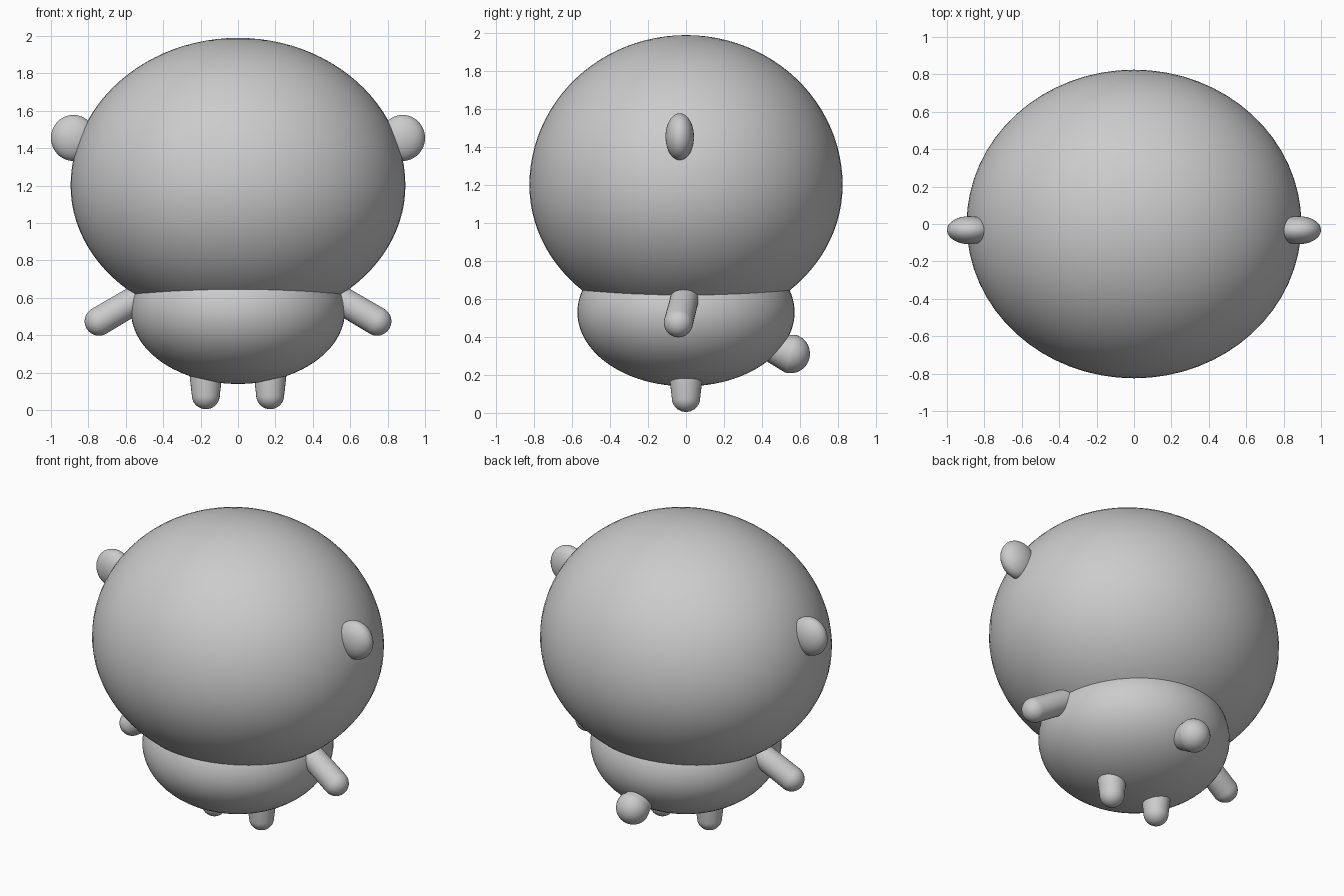
import bpy
from mathutils import Vector

if "Cube" in bpy.data.objects:
    bpy.data.objects.remove(bpy.data.objects["Cube"])


def finish(name):
    ob = bpy.context.object
    ob.name = name
    bpy.ops.object.shade_smooth()
    return ob


def sphere(name, centre, radii, lower=None, seg=64, rings=48):
    """Ellipsoid; 'lower' gives the lower half its own height."""
    bpy.ops.mesh.primitive_uv_sphere_add(segments=seg, ring_count=rings, radius=1, location=centre)
    ob = finish(name)
    for v in ob.data.vertices:
        rz = lower if lower and v.co.z < 0 else radii[2]
        v.co = (v.co.x * radii[0], v.co.y * radii[1], v.co.z * rz)
    return ob


def limb(name, a, ra, b, rb):
    """Round-ended tapered limb from a to b."""
    a, b = Vector(a), Vector(b)
    rot = (b - a).to_track_quat('Z', 'Y')
    bpy.ops.mesh.primitive_uv_sphere_add(segments=32, ring_count=24, radius=1)
    ob = finish(name)
    for v in ob.data.vertices:
        d = rot @ v.co
        v.co = b + d * rb if v.co.z > -0.01 else a + d * ra
    return ob


# Large head, slightly flatter underneath, over a bowl-shaped body
sphere("head", (0, 0, 1.2), (0.895, 0.825, 0.79), lower=0.74)
sphere("body", (0, 0, 0.53), (0.572, 0.572, 0.39))

# Paired ears, arms and legs
for side, s in (("left", -1), ("right", 1)):
    sphere(side + "_ear", (s * 0.88, -0.033, 1.455), (0.12, 0.075, 0.123), seg=32, rings=24)
    limb(side + "_arm", (s * 0.48, 0.0, 0.63), 0.075, (s * 0.743, -0.04, 0.475), 0.077)
    limb(side + "_leg", (s * 0.172, 0, 0.28), 0.1, (s * 0.172, 0, 0.08), 0.075)

# Stubby tail, narrower at the root
limb("tail", (0, 0.42, 0.35), 0.065, (0, 0.55, 0.312), 0.103)
